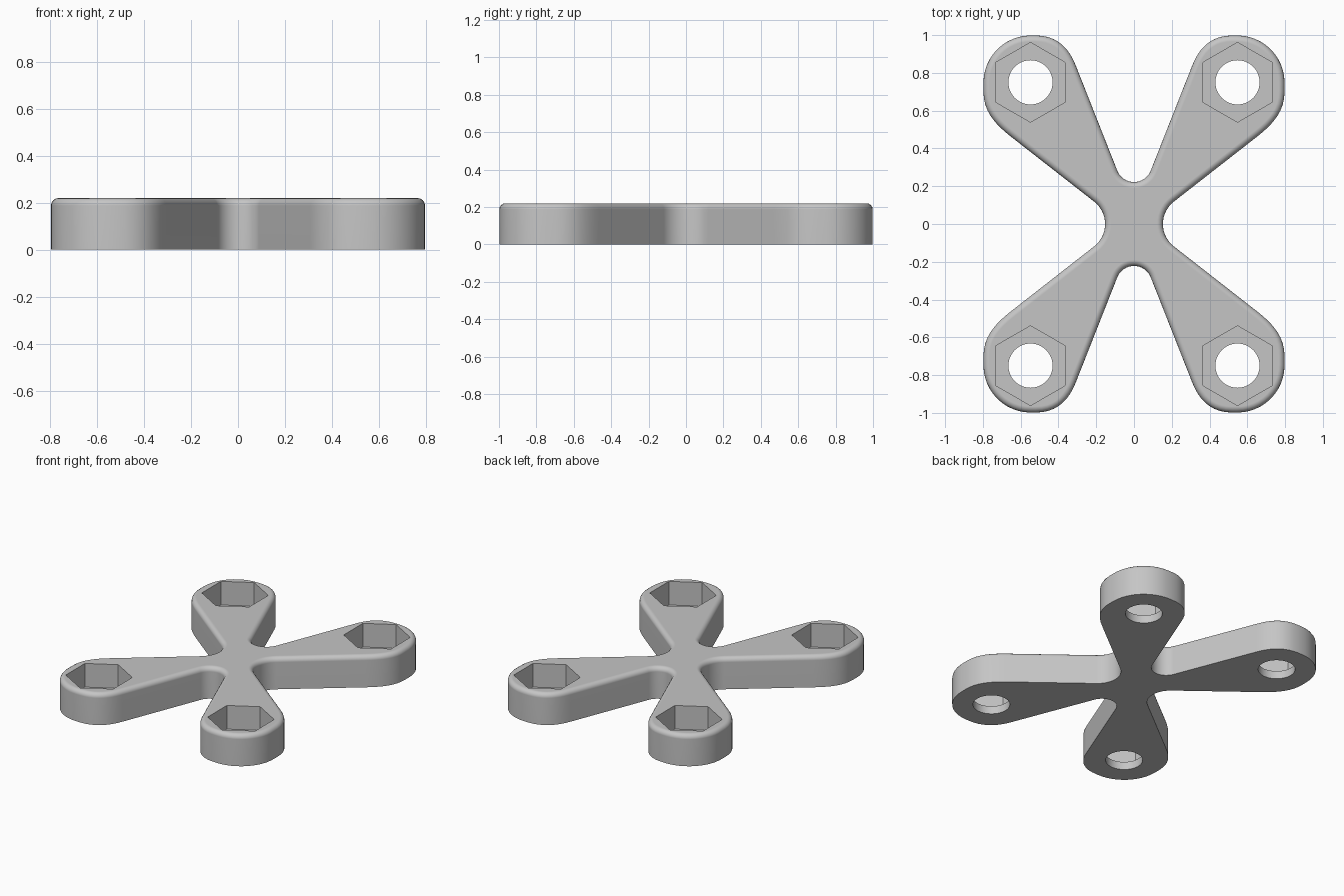
import bpy
import bmesh
from math import cos, sin, radians
from mathutils import Vector
from mathutils.geometry import interpolate_bezier

cube = bpy.data.objects.get("Cube")
if cube:
    bpy.data.objects.remove(cube, do_unlink=True)

HEIGHT = 0.22
FLOOR = 0.055
HOLE_X, HOLE_Y = 0.548, 0.75

grey = bpy.data.materials.new("light_grey")
grey.use_nodes = True
grey.diffuse_color = (0.56, 0.56, 0.56, 1)
grey.node_tree.nodes["Principled BSDF"].inputs["Base Color"].default_value = grey.diffuse_color


def arc(cx, cy, r, start, end, n):
    angles = [radians(start + (end - start) * i / n) for i in range(n + 1)]
    return [(cx + r * cos(a), cy + r * sin(a)) for a in angles]


def bezier(a, b, c, d, n):
    return [tuple(p) for p in interpolate_bezier(Vector(a), Vector(b), Vector(c), Vector(d), n)]


def prism(name, outline, z0, z1, round_top=0):
    """Extrude a closed outline from z0 to z1, rounding the top rim if asked."""
    bm = bmesh.new()
    base = bm.faces.new([bm.verts.new((x, y, z0)) for x, y in outline])
    top = bmesh.ops.extrude_face_region(bm, geom=[base], use_keep_orig=True)["geom"]
    verts = [v for v in top if isinstance(v, bmesh.types.BMVert)]
    bmesh.ops.translate(bm, verts=verts, vec=(0, 0, z1 - z0))
    if round_top:
        rim = [e for e in bm.edges if all(v.co.z > z1 - 0.001 for v in e.verts)]
        bmesh.ops.bevel(bm, geom=rim, offset=round_top, segments=4,
                        profile=0.5, affect='EDGES')
    bmesh.ops.recalc_face_normals(bm, faces=bm.faces)
    mesh = bpy.data.meshes.new(name)
    bm.to_mesh(mesh)
    bm.free()
    mesh.materials.append(grey)
    obj = bpy.data.objects.new(name, mesh)
    bpy.context.collection.objects.link(obj)
    return obj


# One quarter of the outline: side notch, rounded arm end, front/back notch
quarter = arc(0.303, 0, 0.15, 180, 128, 7)
quarter += bezier((0.656, 0.466), (0.74, 0.532), (0.797, 0.6), (0.797, 0.7), 9)
quarter += arc(0.547, 0.748, 0.25, 0, 90, 12)
quarter += bezier((0.52, 0.998), (0.41, 0.998), (0.345, 0.935), (0.307, 0.836), 10)
quarter += arc(0, 0.317, 0.095, -21, -90, 8)

# Mirror the quarter to the whole outline, dropping the doubled axis points
half = quarter + [(-x, y) for x, y in reversed(quarter[:-1])]
outline = half + [(x, -y) for x, y in reversed(half[1:-1])]
frame = prism("cross_frame", outline, 0, HEIGHT, 0.032)

# Hexagonal pocket and round through hole in every arm
bpy.context.view_layer.objects.active = frame
frame.select_set(True)
for sx in (-1, 1):
    for sy in (-1, 1):
        x, y = sx * HOLE_X, sy * HOLE_Y
        hexagon = arc(x, y, 0.211, 30, 330, 5)
        circle = arc(x, y, 0.117, 0, 352.5, 47)
        for cutter in (prism("hex_cutter", hexagon, FLOOR, HEIGHT + 0.1),
                       prism("hole_cutter", circle, -0.1, HEIGHT + 0.05)):
            cutter.hide_render = True
            cut = frame.modifiers.new("cut", 'BOOLEAN')
            cut.operation = 'DIFFERENCE'
            cut.solver = 'EXACT'
            cut.object = cutter
            bpy.ops.object.modifier_apply(modifier=cut.name)
            bpy.data.objects.remove(cutter, do_unlink=True)

# Smooth rounded walls, crisp pocket edges
bpy.ops.object.shade_smooth_by_angle(angle=radians(35))
weighted = frame.modifiers.new("weighted_normals", 'WEIGHTED_NORMAL')
weighted.keep_sharp = True
